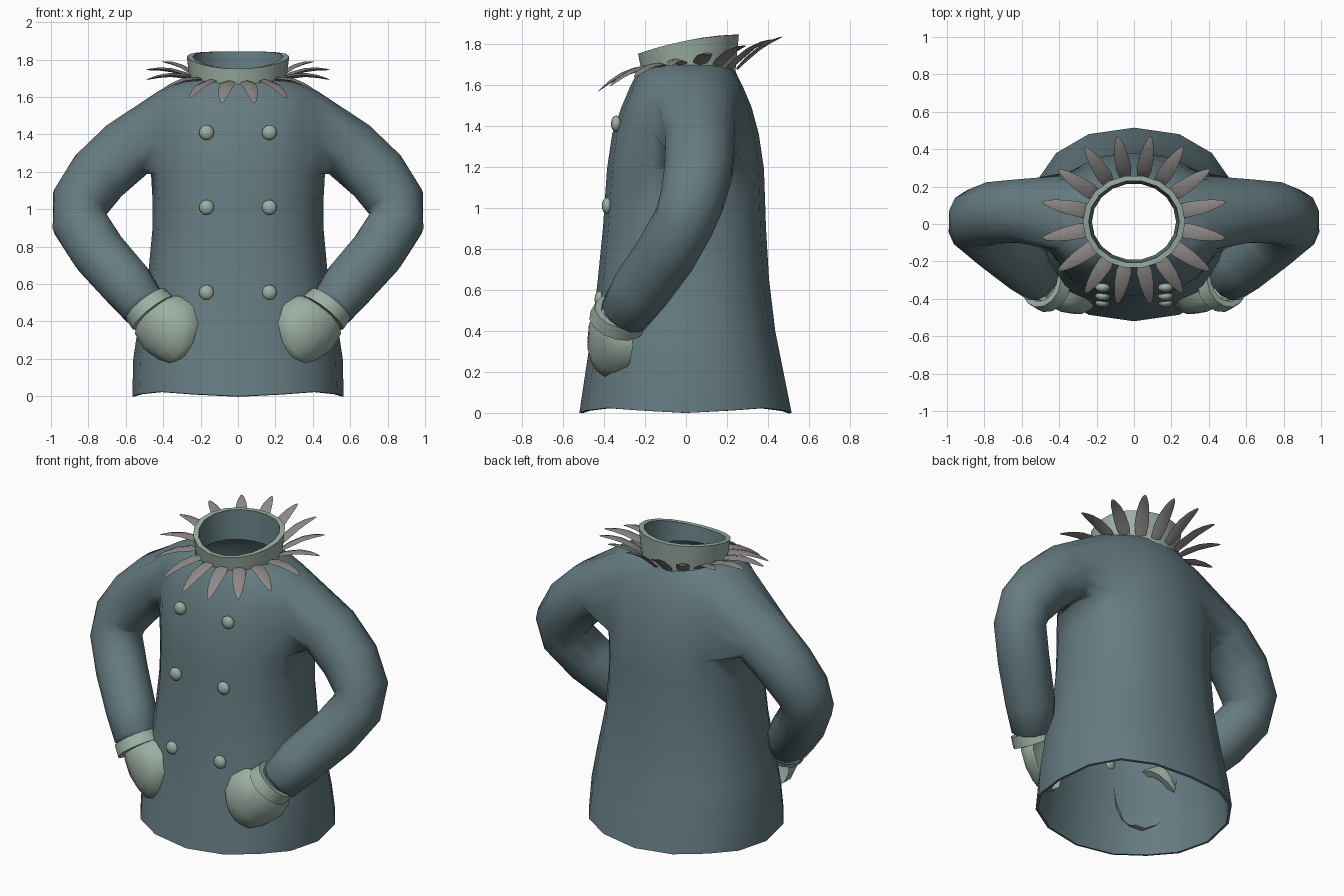
import bpy, bmesh
from math import sin, cos, pi, radians
from mathutils import Vector as V

if "Cube" in bpy.data.objects:
    bpy.data.objects.remove(bpy.data.objects["Cube"])


def material(name, rgb):
    m = bpy.data.materials.new(name)
    m.diffuse_color = (*rgb, 1)
    m.use_nodes = True
    m.node_tree.nodes["Principled BSDF"].inputs["Base Color"].default_value = m.diffuse_color
    return m


CLOTH = material("cloth", (0.13, 0.20, 0.22))
TRIM = material("trim", (0.33, 0.43, 0.37))
FEATHER = material("feather", (0.27, 0.25, 0.25))


def strip(bm, a, b):
    """Quads between two closed rings of vertices."""
    n = len(a)
    for j in range(n):
        bm.faces.new((a[j], a[(j + 1) % n], b[(j + 1) % n], b[j]))


def loft(bm, rings, caps=True, closed=False):
    vr = [[bm.verts.new(p) for p in r] for r in rings]
    for a, b in zip(vr, vr[1:]):
        strip(bm, a, b)
    if closed:
        strip(bm, vr[-1], vr[0])
    elif caps:
        bm.faces.new(vr[0][::-1])
        bm.faces.new(vr[-1])


def finish(bm, name, mat, mirror=False, thickness=0, recalc=True, angle=50):
    if recalc:
        bmesh.ops.recalc_face_normals(bm, faces=bm.faces)
    me = bpy.data.meshes.new(name)
    bm.to_mesh(me)
    bm.free()
    me.materials.append(mat)
    ob = bpy.data.objects.new(name, me)
    bpy.context.collection.objects.link(ob)
    if mirror:
        ob.modifiers.new("mirror", 'MIRROR').merge_threshold = 0.001
    if thickness:
        s = ob.modifiers.new("shell", 'SOLIDIFY')
        s.thickness, s.offset = thickness, -1
    bpy.ops.object.select_all(action='DESELECT')
    ob.select_set(True)
    bpy.context.view_layer.objects.active = ob
    bpy.ops.object.convert(target='MESH')
    bpy.ops.object.shade_smooth_by_angle(angle=radians(angle))
    return ob


def power(v, p=0.88):
    return (1 if v >= 0 else -1) * abs(v) ** p


# Jacket: half of a 16-sided body (z, half width, front y, back y, dip at front/back)
BODY = [(0, .565, -.52, .515, 0), (.2, .56, -.49, .475, 0), (.4, .53, -.46, .435, 0),
        (.65, .48, -.43, .405, 0), (.9, .457, -.405, .39, 0), (1.05, .457, -.395, .385, 0),
        (1.19, .465, -.385, .38, 0), (1.36, .47, -.36, .355, 0), (1.50, .465, -.315, .32, .01),
        (1.635, .42, -.275, .28, .05), (1.675, .34, -.25, .255, .04), (1.70, .25, -.225, .24, .03)]
bm = bmesh.new()
grid = []
for i, (z, rx, yf, yb, dip) in enumerate(BODY):
    row = {}
    for k in range(-4, 5):
        a = k * pi / 8
        x = 0 if abs(k) == 4 else rx * power(cos(a))
        y = (yf + yb) / 2 + (yb - yf) / 2 * power(sin(a))
        wave = 0.012 * (1 - cos(4 * a)) if i == 0 else 0
        row[k] = bm.verts.new((x, y, z + wave - dip * sin(a) ** 2))
    grid.append(row)
S = 6  # first ring of the arm hole, 3 x 3 faces
for i in range(len(BODY) - 1):
    for k in range(-4, 4):
        if S <= i < S + 3 and -1 <= k < 2:
            continue
        bm.faces.new((grid[i][k], grid[i][k + 1], grid[i + 1][k + 1], grid[i + 1][k]))

# Sleeve grown from the arm hole along a bent path (x, y, z, radius)
hole = ([grid[S][k] for k in (-1, 0, 1, 2)] + [grid[S + 1][2], grid[S + 2][2]]
        + [grid[S + 3][k] for k in (2, 1, 0, -1)] + [grid[S + 2][-1], grid[S + 1][-1]])
ARM = [(.42, .06, 1.45, 0), (.595, .07, 1.318, .175), (.745, .06, 1.18, .17), (.842, .03, 1.04, .16),
       (.848, -.01, .93, .151), (.745, -.1, .77, .15), (.595, -.22, .60, .145),
       (.505, -.3, .48, .125), (.49, -.315, .46, .09)]
last = hole
for i in range(1, len(ARM)):
    c = V(ARM[i][:3])
    nxt = ARM[min(i + 1, len(ARM) - 1)]
    t = (V(nxt[:3]) - V(ARM[i - 1][:3])).normalized()
    b = (V((0, 1, 0)) - t * t.y).normalized()
    n = t.cross(b)
    ring = []
    for j in range(12):
        a = radians(-135 + 30 * j)
        ring.append(bm.verts.new(c + (b * cos(a) + n * sin(a)) * ARM[i][3]))
    strip(bm, last, ring)
    last = ring
bm.faces.new(last)
finish(bm, "jacket", CLOTH, mirror=True, thickness=0.015, recalc=False, angle=85)

# Mitten and cuff share a wrist frame: u across, v along, w thickness
W = V((.46, -.33, .455))
U = V((.68, .35, -.64)).normalized()
D = V((-.65, -.25, -.71)).normalized()
T = U.cross(D).normalized()


def wrist_ring(s, u0, hw, th, back=1, n=14):
    """Ring across the wrist axis; a negative back makes a cupped shell."""
    pts = []
    for j in range(n):
        a = 2 * pi * j / n
        w = th * sin(a) * (back if sin(a) > 0 else 1)
        pts.append(W + D * s + U * (u0 + hw * cos(a)) + T * w)
    return pts


# Mittens: cupped shells resting on the jacket
bm = bmesh.new()
loft(bm, [[p + T * .025 for p in wrist_ring(*r, back=-.75)] for r in (
    (0, 0, .12, .115), (.035, 0, .165, .125), (.13, 0, .187, .13),
    (.22, .005, .16, .12), (.285, .03, .11, .095), (.315, .035, .05, .055))])
finish(bm, "mittens", TRIM, mirror=True)

bm = bmesh.new()
loft(bm, [wrist_ring(s, 0, r, r) for s, r in ((-.055, .10), (-.055, .132), (.015, .142), (.015, .10))],
     closed=True)
finish(bm, "cuffs", TRIM, mirror=True)

# Buttons: two columns of three
bm = bmesh.new()
for y, z in ((-.34, 1.41), (-.385, 1.01), (-.42, .555)):
    new = bmesh.ops.create_uvsphere(bm, u_segments=12, v_segments=8, radius=0.04)["verts"]
    for v in new:
        v.co = V((v.co.x + .168, v.co.y * .65 + y, v.co.z + z))
finish(bm, "buttons", TRIM, mirror=True)


# Standing collar with a rim that rises to the back, and its cloth lining
def collar_ring(r, top):
    pts = []
    for j in range(18):
        a = 2 * pi * j / 18
        z = 1.797 + .047 * sin(a) + .02 * cos(a) ** 2 if top else 1.66
        pts.append((r * cos(a), .012 + r * .91 * sin(a), z))
    return pts


bm = bmesh.new()
loft(bm, [collar_ring(.255, False), collar_ring(.274, True), collar_ring(.245, True),
          collar_ring(.228, False)], closed=True)
finish(bm, "collar", TRIM)
bm = bmesh.new()
loft(bm, [collar_ring(.245, True), collar_ring(.242, True), collar_ring(.225, False),
          collar_ring(.228, False)], closed=True)
finish(bm, "collar_lining", CLOTH)

# Ruff of 16 curved blades, drooping in front and rising behind
bm = bmesh.new()
for f in range(16):
    a = (f + .5) * pi / 8
    s = sin(a)
    out, side = V((cos(a), s, 0)), V((-s, cos(a), 0))
    z0, z1 = 1.70 - .02 * s * s, 1.72 + .135 * s - .02 * s * s
    r1 = .50 - .045 * s * s
    rings = []
    for t, w in ((0, .03), (.2, .041), (.5, .037), (.75, .027), (.93, .014), (1, .005)):
        c = V((0, .02, 0)) + out * (.235 + (r1 - .235) * t)
        c.z = z0 + (z1 - z0) * t + .022 * sin(pi * t)
        h = V((0, 0, .3 * w))
        rings.append([c - side * w, c - h, c + side * w, c + h])
    loft(bm, rings)
finish(bm, "feather_ruff", FEATHER, angle=80)
